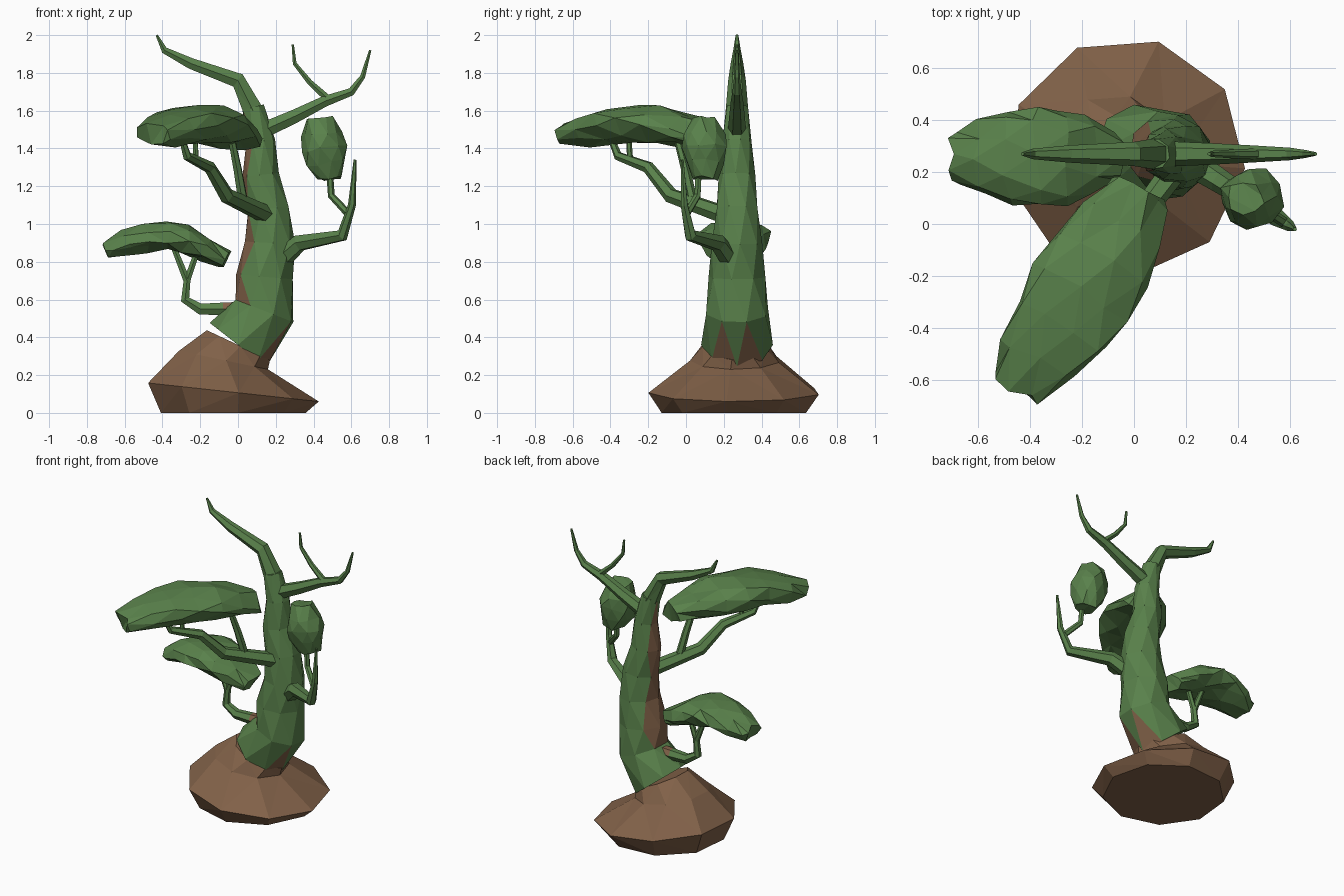
import bpy, bmesh, math, random
from mathutils import Vector

random.seed(4)
if "Cube" in bpy.data.objects:
    bpy.data.objects.remove(bpy.data.objects["Cube"])


def material(name, rgb):
    paint = bpy.data.materials.new(name)
    paint.use_nodes = True
    paint.diffuse_color = (*rgb, 1)
    shader = paint.node_tree.nodes["Principled BSDF"]
    shader.inputs["Base Color"].default_value = (*rgb, 1)
    return paint


GREEN = material("moss_green", (0.1, 0.22, 0.07))
BROWN = material("bark_brown", (0.22, 0.12, 0.065))


def all_green(centre, normal):
    return False


def all_brown(centre, normal):
    return True


def trunk_bark(centre, normal):
    """Bare strip up one side of the trunk, and a patch at its foot."""
    strip = 0.53 < centre.z < 1.5 and normal.x < -0.75
    foot_patch = centre.z < 0.36 and normal.x > 0.5
    return strip or foot_patch


def limb_bark(centre, normal):
    """Bare top where the limb leaves the trunk."""
    return centre.x > -0.1 and normal.z > -0.2


def skin(name, rings, is_brown):
    """Join closed rings of points into one faceted, capped body."""
    bm = bmesh.new()
    loops = [[bm.verts.new(point) for point in ring] for ring in rings]
    for lower, upper in zip(loops, loops[1:]):
        for i in range(len(lower)):
            bm.faces.new((lower[i - 1], lower[i], upper[i], upper[i - 1]))
    bm.faces.new(loops[0])
    bm.faces.new(loops[-1])
    bmesh.ops.triangulate(bm, faces=bm.faces[:])
    bmesh.ops.recalc_face_normals(bm, faces=bm.faces[:])
    for face in bm.faces:
        centre = face.calc_center_median()
        face.material_index = int(is_brown(centre, face.normal))
    mesh = bpy.data.meshes.new(name)
    bm.to_mesh(mesh)
    bm.free()
    mesh.materials.append(GREEN)
    mesh.materials.append(BROWN)
    body = bpy.data.objects.new(name, mesh)
    bpy.context.collection.objects.link(body)


def tube(name, path, radii, side, sides, twist, jitter, is_brown):
    """Sweep elliptical rings along a path; radii holds (width, height) pairs."""
    rings = []
    for k, (centre, (width, height)) in enumerate(zip(path, radii)):
        ahead = path[min(k + 1, len(path) - 1)]
        behind = path[max(k - 1, 0)]
        tangent = (ahead - behind).normalized()
        across = (side - tangent * side.dot(tangent)).normalized()
        over = tangent.cross(across)
        ring = []
        for i in range(sides):
            angle = math.tau * i / sides + twist * k
            point = centre + across * width * math.cos(angle)
            point += over * height * math.sin(angle)
            point += Vector([random.uniform(-jitter, jitter) for axis in "xyz"])
            ring.append(point)
        rings.append(ring)
    skin(name, rings, is_brown)


def taper(thick, thin, count):
    sizes = [thick + (thin - thick) * k / (count - 1) for k in range(count)]
    return [(size, size) for size in sizes]


def limb(name, root, heading, steps, thick, thin, is_brown=all_green):
    """Tapered branch in an upright plane; steps are (outward, height)."""
    start, outward = Vector((*root, 0)), Vector((*heading, 0))
    path = [start + outward * out + Vector((0, 0, height)) for out, height in steps]
    side = Vector((-outward.y, outward.x, 0))
    tube(name, path, taper(thick, thin, len(path)), side, 6, 0, 0, is_brown)


def canopy(name, start, end, width, height, arch, count):
    """Lumpy leaf mass, fullest in the middle, arched between its ends."""
    start, end = Vector(start), Vector(end)
    path, radii = [], []
    for k in range(count):
        t = k / (count - 1)
        rise = Vector((0, 0, arch * math.sin(math.pi * t)))
        path.append(start.lerp(end, t) + rise)
        fullness = math.sin(math.pi * (0.12 + 0.76 * t)) ** 0.6
        radii.append((width * fullness, height * fullness))
    along = end - start
    side = Vector((-along.y, along.x, 0))
    tube(name, path, radii, side, 9, 0.3, width / 11, all_green)


def mound_ring(x, radius, height, tilt, sides=9):
    ring = []
    for i in range(sides):
        angle = math.tau * i / sides - 0.1
        c, s = math.cos(angle), math.sin(angle)
        ring.append((x + radius * c, 0.26 + radius * s, height + tilt * c))
    return ring


# Earth mound: foot, rim, shoulder and neck
skin("earth_mound", [mound_ring(-0.03, 0.39, 0, 0),
                     mound_ring(-0.03, 0.46, 0.11, -0.05),
                     mound_ring(-0.08, 0.24, 0.28, -0.05),
                     mound_ring(0, 0.17, 0.36, -0.08)], all_brown)

# Twisted mossy trunk
sway = [0, 0.14, 0.14, 0.17, 0.16, 0.12, 0.12, 0.08]
trunk_path = [Vector((x, 0.27, 0.36 + 0.18 * k)) for k, x in enumerate(sway)]
tube("trunk", trunk_path, taper(0.19, 0.06, len(sway)), Vector((0, 1, 0)),
     8, 0.3, 0, trunk_bark)

# Bare crown branches
middle, sideways = (0, 0.27), (1, 0)
limb("crown_tip", middle, sideways,
     [(0.08, 1.6), (0, 1.76), (-0.25, 1.85), (-0.39, 1.92), (-0.43, 2)], 0.06, 0.007)
limb("crown_fork", middle, sideways,
     [(0.1, 1.48), (0.3, 1.57), (0.46, 1.65), (0.6, 1.7), (0.66, 1.78), (0.7, 1.92)],
     0.05, 0.007)
limb("crown_twig", middle, sideways,
     [(0.48, 1.66), (0.38, 1.75), (0.3, 1.85), (0.29, 1.95)], 0.022, 0.007)

# Left limb and its twig
left_root, left_heading = (0.2, 0.25), (0.84, -0.54)
limb("left_limb", left_root, left_heading,
     [(-0.05, 0.75), (0.15, 0.9), (0.42, 0.94), (0.48, 1.1), (0.5, 1.34)], 0.06, 0.008)
limb("left_twig", left_root, left_heading,
     [(0.45, 1.06), (0.35, 1.15), (0.34, 1.27)], 0.02, 0.018)

# Front limb and the twigs holding its canopy
front_root, front_heading = (0.15, 0.2), (-0.6, -0.8)
limb("front_limb", front_root, front_heading,
     [(0, 1.05), (0.35, 1.15), (0.5, 1.3), (0.7, 1.36), (0.75, 1.46)], 0.05, 0.016)
limb("front_twig_inner", front_root, front_heading,
     [(0.2, 1.1), (0.25, 1.28), (0.3, 1.43)], 0.028, 0.02)
limb("front_twig_outer", front_root, front_heading,
     [(0.62, 1.34), (0.63, 1.47)], 0.016, 0.014)

# Right limb and its twig
limb("right_limb", middle, sideways,
     [(0.05, 0.55), (-0.08, 0.55), (-0.2, 0.55), (-0.28, 0.6), (-0.27, 0.7), (-0.35, 0.9)],
     0.045, 0.016, limb_bark)
limb("right_twig", middle, sideways, [(-0.27, 0.7), (-0.2, 0.9)], 0.02, 0.016)

# Leaf canopies
canopy("front_canopy", (0.03, 0.13, 1.46), (-0.45, -0.64, 1.47), 0.21, 0.11, 0.07, 7)
canopy("right_canopy", (-0.07, 0.27, 0.81), (-0.69, 0.25, 0.86), 0.19, 0.08, 0.1, 7)
canopy("left_canopy", (0.48, 0.1, 1.24), (0.43, 0.1, 1.56), 0.12, 0.12, 0, 5)
